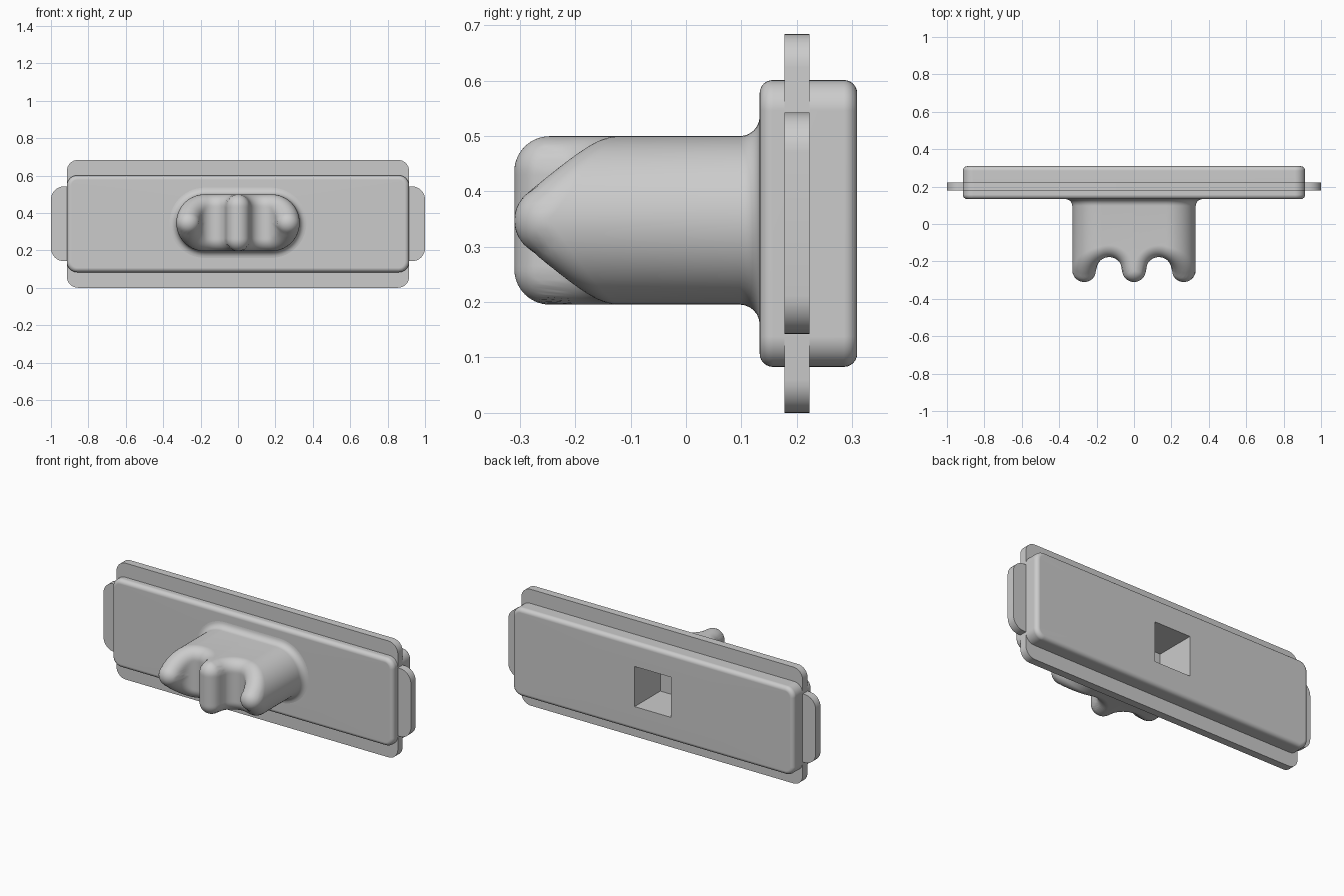
import bpy, bmesh
from math import sin, cos, pi, sqrt

if "Cube" in bpy.data.objects:
    bpy.data.objects.remove(bpy.data.objects["Cube"], do_unlink=True)

GREY = (0.6, 0.6, 0.6, 1)
grey = bpy.data.materials.new("light grey")
grey.use_nodes = True
grey.diffuse_color = GREY
grey.node_tree.nodes["Principled BSDF"].inputs["Base Color"].default_value = GREY


def loft(name, rings, fill_end=False):
    """Skin a list of equal-length closed rings, ordered from the front."""
    bm = bmesh.new()
    loops = [[bm.verts.new(p) for p in ring] for ring in rings]
    n = len(loops[0])
    for a, b in zip(loops, loops[1:]):
        for i in range(n):
            j = (i + 1) % n
            bm.faces.new((a[i], b[i], b[j], a[j]))
    if fill_end:
        bm.faces.new(loops[-1][::-1])
    bmesh.ops.remove_doubles(bm, verts=bm.verts[:], dist=1e-5)
    bmesh.ops.dissolve_degenerate(bm, edges=bm.edges[:], dist=1e-6)
    mesh = bpy.data.meshes.new(name)
    bm.to_mesh(mesh)
    bm.free()
    mesh.materials.append(grey)
    obj = bpy.data.objects.new(name, mesh)
    bpy.context.collection.objects.link(obj)
    bpy.ops.object.select_all(action="DESELECT")
    obj.select_set(True)
    bpy.context.view_layer.objects.active = obj
    bpy.ops.object.shade_smooth_by_angle(angle=pi / 5)
    return obj


MID_Z = 0.342


def rounded_rect(hx, hz, r, y, steps=8):
    """Rounded rectangle in the xz plane, counter-clockwise from the front."""
    pts = []
    for q, (sx, sz) in enumerate([(1, 1), (-1, 1), (-1, -1), (1, -1)]):
        for k in range(steps + 1):
            t = (q + k / steps) * pi / 2
            pts.append((sx * (hx - r) + r * cos(t), y,
                        MID_Z + sz * (hz - r) + r * sin(t)))
    return pts


# Main plate with rounded edges and a square recess sunk in from the back
HX, HZ, CORNER, EDGE = 0.915, 0.259, 0.055, 0.024
FRONT, BACK, HOLE = 0.133, 0.309, 0.118


def plate_ring(inset, y):
    return rounded_rect(HX - inset, HZ - inset, CORNER - inset, y)


turns = [k / 6 * pi / 2 for k in range(7)]
rings = [rounded_rect(HOLE, HOLE, 0, FRONT)]
rings += [plate_ring(EDGE * (1 - sin(t)), FRONT + EDGE * (1 - cos(t))) for t in turns]
rings += [plate_ring(EDGE * (1 - cos(t)), BACK - EDGE * (1 - sin(t))) for t in turns]
rings += [rounded_rect(HOLE, HOLE, 0, y) for y in (BACK, 0.07)]
plate = loft("main_plate", rings, fill_end=True)
weighted = plate.modifiers.new("even_shading", "WEIGHTED_NORMAL")
weighted.keep_sharp = True

# Thin flange strips standing out of the plate's edges
for name, hx, hz, r in [("long_flange", 0.915, 0.342, 0.06),
                        ("end_tabs", 1.0, 0.2, 0.07)]:
    y0, y1 = 0.178, 0.223
    inner = (0.8, 0.13, 0.01)
    loft(name, [rounded_rect(*inner, y0), rounded_rect(hx, hz, r, y0),
                rounded_rect(hx, hz, r, y1), rounded_rect(*inner, y1)])

# Grip: a stadium-shaped post whose front has three ribs and two finger grooves
KNOB_Z, RADIUS, C = 0.3475, 0.152, 0.178
ROUND = 0.064                  # rounding of every front edge
CORE = RADIUS - ROUND          # stadium radius before rounding
GROOVE_X = (C + CORE) / 2
GROOVE_Y = -0.246


def core_front(x):
    d = abs(x) - GROOVE_X
    return GROOVE_Y + sqrt(max(0, GROOVE_X ** 2 - d * d))


def core_half_height(x):
    d = max(0, abs(x) - C)
    return sqrt(max(0, CORE * CORE - d * d))


SAMPLES = 240
core = []
for k in range(SAMPLES + 1):
    cx = (C + CORE) * (2 * k / SAMPLES - 1)
    core.append((cx, core_half_height(cx), core_front(cx)))


def front_y(x, z):
    """Front surface of the core rolled over by a ball."""
    exact = x
    over = abs(x) - C
    if over > 0:
        reach = sqrt(over * over + z * z)
        exact = (C + over * min(1, CORE / reach)) * (1 if x > 0 else -1)
    best = 1.0
    for cx, h, y in core + [(exact, core_half_height(exact), core_front(exact))]:
        dx = x - cx
        if abs(dx) > ROUND:
            continue
        dz = max(0, abs(z) - h)
        left = ROUND * ROUND - dx * dx - dz * dz
        if left > -1e-6:
            best = min(best, y - sqrt(max(0, left)))
    return best


def stadium(radius):
    arc, straight = 28, 56
    pts = []
    for side in (1, -1):
        for k in range(arc + 1):
            t = (k / arc - 0.5) * pi
            pts.append((side * (C + radius * cos(t)), side * radius * sin(t)))
        for k in range(1, straight):
            pts.append((side * C * (1 - 2 * k / straight), side * radius))
    return pts


CAP = 22
knob = []
for k in range(CAP + 1):
    outline = stadium(RADIUS * sin(k / CAP * pi / 2))
    knob.append([(x, front_y(x, z), KNOB_Z + z) for x, z in outline])
FILLET = 0.036
for t in turns:
    outline = stadium(RADIUS + FILLET * (1 - cos(t)))
    y = FRONT - FILLET * (1 - sin(t))
    knob.append([(x, y, KNOB_Z + z) for x, z in outline])
loft("finger_grip", knob)
